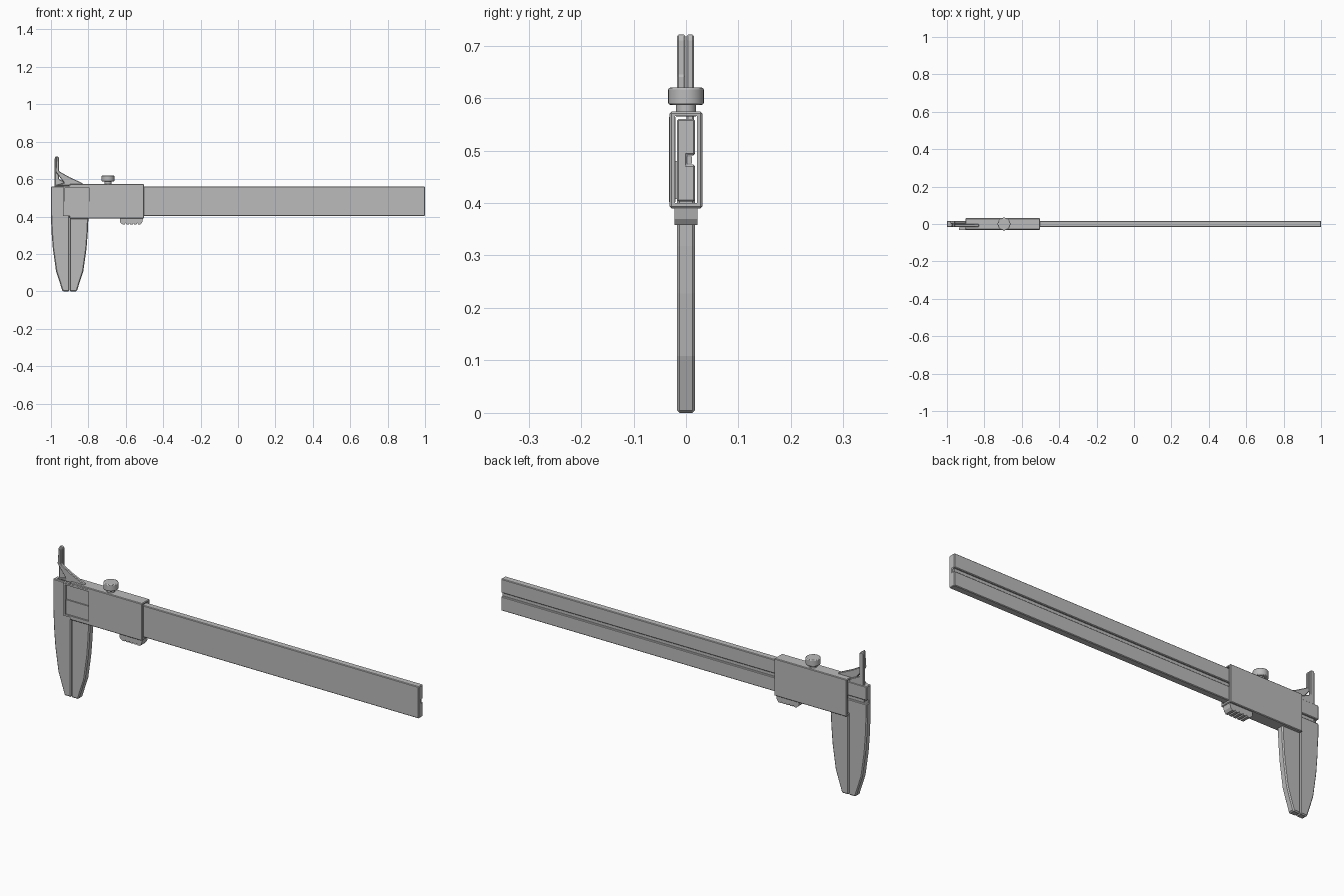
import bpy, bmesh
from mathutils import Vector

cube = bpy.data.objects.get("Cube")
if cube:
    bpy.data.objects.remove(cube, do_unlink=True)

steel = bpy.data.materials.new("brushed steel grey")
steel.use_nodes = True
GREY = (0.5, 0.5, 0.5, 1)
steel.diffuse_color = GREY
steel.node_tree.nodes["Principled BSDF"].inputs["Base Color"].default_value = GREY


def prism(name, points, low, high, axis="y", bevel=0.0):
    """Extrude an outline: (x, z) along y, or (y, z) along x."""
    bm = bmesh.new()
    place = (lambda a, b: (a, low, b)) if axis == "y" else (lambda a, b: (low, a, b))
    face = bm.faces.new([bm.verts.new(place(a, b)) for a, b in points])
    new = bmesh.ops.extrude_face_region(bm, geom=[face])["geom"]
    move = Vector((0, high - low, 0) if axis == "y" else (high - low, 0, 0))
    bmesh.ops.translate(bm, vec=move, verts=[g for g in new if isinstance(g, bmesh.types.BMVert)])
    bmesh.ops.recalc_face_normals(bm, faces=bm.faces)
    mesh = bpy.data.meshes.new(name)
    bm.to_mesh(mesh)
    bm.free()
    mesh.materials.append(steel)
    obj = bpy.data.objects.new(name, mesh)
    bpy.context.collection.objects.link(obj)
    if bevel:
        mod = obj.modifiers.new("Edge chamfer", "BEVEL")
        mod.width, mod.segments = bevel, 1
    return obj


def box(name, x, y, z, bevel=0.0):
    return prism(name, [(x[0], z[0]), (x[1], z[0]), (x[1], z[1]), (x[0], z[1])],
                 y[0], y[1], bevel=bevel)


def cut(target, cutter):
    mod = target.modifiers.new("Cut", "BOOLEAN")
    mod.operation, mod.solver, mod.object = "DIFFERENCE", "EXACT", cutter
    cutter.hide_render = True
    cutter.hide_set(True)


def knob(name, radius, z0, z1, bevel):
    bpy.ops.mesh.primitive_cylinder_add(vertices=32, radius=radius, depth=z1 - z0,
                                        location=(-0.695, 0, (z0 + z1) / 2))
    obj = bpy.context.object
    obj.name = name
    obj.data.materials.append(steel)
    mod = obj.modifiers.new("Edge chamfer", "BEVEL")
    mod.width, mod.segments = bevel, 2
    bpy.ops.object.shade_smooth_by_angle()


SPLIT = -0.9      # plane where the closed jaws meet
HALF = 0.017      # half thickness of beam and jaws

# Beam with a groove along its back, and the depth rod lying in it
prism("beam", [(-HALF, 0.403), (HALF, 0.403), (HALF, 0.473), (0.002, 0.473),
               (0.002, 0.491), (HALF, 0.491), (HALF, 0.56), (-HALF, 0.56)],
      -1, 1, axis="x", bevel=0.003)
box("depth_rod", (-0.98, 0.995), (0.001, 0.011), (0.475, 0.489))

# Large measuring jaws, mirrored about the split plane
curve = [(0.1, 0.4), (0.097, 0.32), (0.09, 0.23), (0.073, 0.11), (0.038, 0.002)]
for name, side, top in (("fixed_jaw", -1, 0.42), ("sliding_jaw", 1, 0.395)):
    outline = [(0.0005, 0.002), (0.0005, top), (0.1, top)] + curve[top < 0.4:]
    if side > 0:
        outline[2:3] = [(0.1, top), (0.0995, 0.38)]
    prism(name, [(SPLIT + side * a, max(b - 0.002, 0)) for a, b in outline],
          -HALF, HALF, bevel=0.005)

# Slider sleeve, hollowed for the beam and opened at the front
sleeve = box("slider", (SPLIT, -0.503), (-0.031, 0.031), (0.39, 0.574), bevel=0.003)
cut(sleeve, box("tunnel_cutter", (-0.95, -0.45), (-0.021, 0.021), (0.4, 0.566)))
cut(sleeve, box("window_cutter", (-0.95, -0.795), (-0.05, -0.01), (0.408, 0.558)))

# Window frame and vernier plate
frame = box("window_frame", (-0.935, -0.789), (-0.032, -0.02), (0.402, 0.564))
cut(frame, box("frame_cutter", (-0.924, -0.796), (-0.05, 0), (0.41, 0.556)))
box("vernier_plate", (-0.926, -0.794), (-0.024, -0.0175), (0.408, 0.48))

# Small inside jaws, lying side by side
prism("sliding_inside_jaw", [(-0.98, 0.565), (-0.83, 0.565), (-0.83, 0.578), (-0.9, 0.61),
                             (-0.957, 0.642), (-0.957, 0.713), (-0.962, 0.721),
                             (-0.97, 0.721), (-0.976, 0.64), (-0.93, 0.58)],
      -HALF, -0.001, bevel=0.003)
prism("fixed_inside_jaw", [(-0.98, 0.555), (-0.9, 0.555), (-0.905, 0.575), (-0.957, 0.6),
                           (-0.957, 0.713), (-0.962, 0.721), (-0.975, 0.721), (-0.98, 0.713)],
      0.001, HALF - 0.002, bevel=0.003)

# Locking screw
knob("lock_screw_head", 0.034, 0.587, 0.62, 0.004)
knob("lock_screw_stem", 0.019, 0.565, 0.59, 0.001)

# Ridged thumb grip
ridges = []
for i in range(5):
    x = -0.618 + i * 0.021
    ridges += [(x, 0.358), (x + 0.013, 0.358), (x + 0.017, 0.366)]
prism("thumb_grip", [(-0.632, 0.395), (-0.632, 0.37)] + ridges[:-1]
      + [(-0.512, 0.37), (-0.507, 0.395)], -0.022, 0.022)
